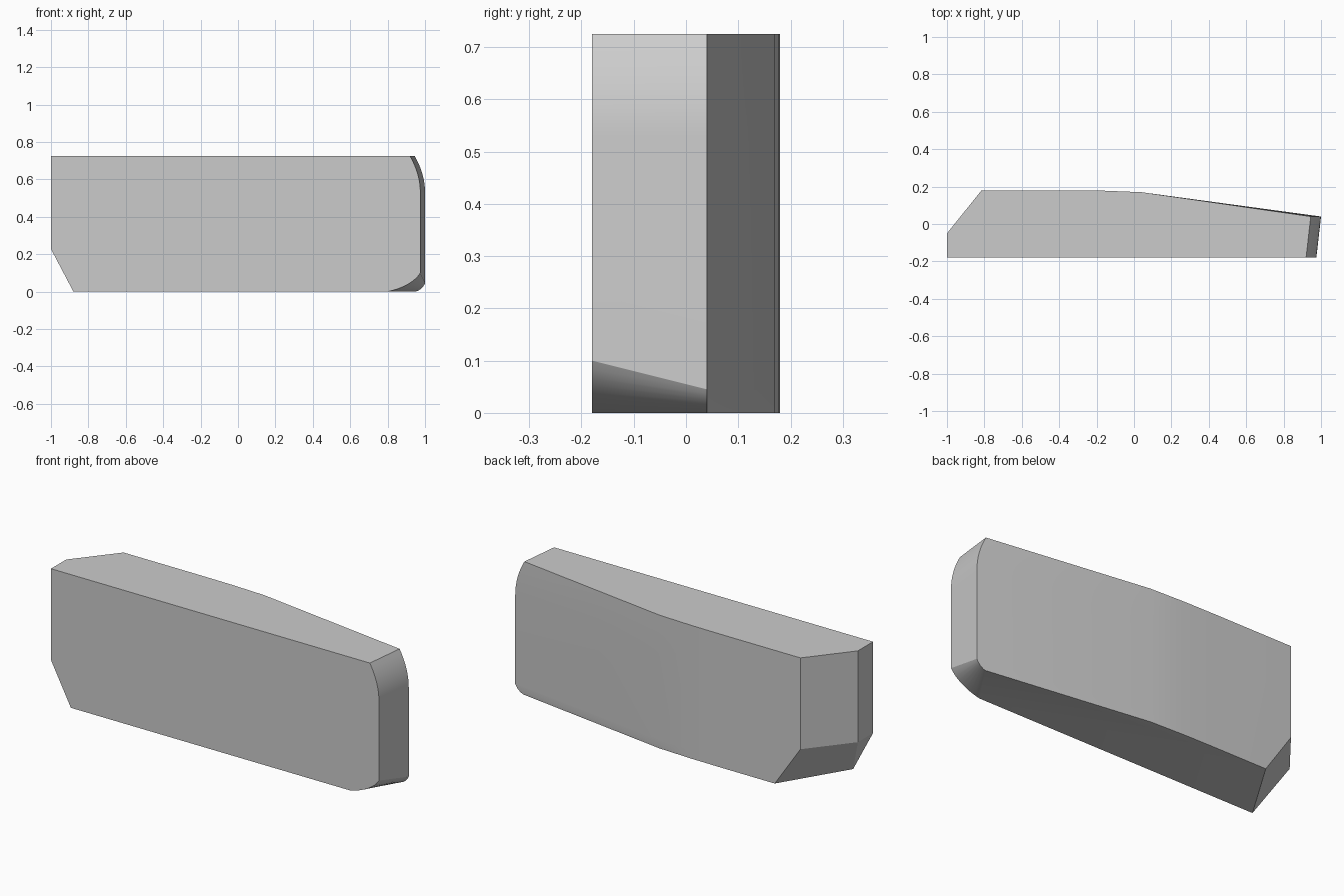
import bpy, bmesh, math
from mathutils import Vector

cube = bpy.data.objects.get("Cube")
if cube:
    bpy.data.objects.remove(cube)

TOP, FRONT, BACK, STEP = 0.725, -0.18, 0.18, 8


def end_edge(y, inner, outer, corner, top_x):
    """Rounded outline of the +x end, from the bottom up."""
    pts = []
    for i in range(STEP + 1):        # lower rounded corner
        a = math.radians(20 + 50 * i / STEP)
        s = (math.sin(a) - math.sin(math.radians(20))) / (math.sin(math.radians(70)) - math.sin(math.radians(20)))
        c = (math.cos(math.radians(20)) - math.cos(a)) / (math.cos(math.radians(20)) - math.cos(math.radians(70)))
        pts.append(Vector((inner + (outer - inner) * s, y, corner * c)))
    for i in range(STEP + 1):        # upper sweep
        t = i / STEP
        pts.append(Vector((outer + (top_x - outer) * t ** 2, y, 0.53 + (TOP - 0.53) * t)))
    return pts


bm = bmesh.new()


def face(*pts):
    bm.faces.new([bm.verts.new(p) for p in pts])


def column(x, y, edge):
    return [Vector((x, y, p.z)) for p in edge]


def strip(a, b):
    for i in range(len(a) - 1):
        face(a[i], b[i], b[i + 1], a[i + 1])


front_end = end_edge(FRONT, 0.80, 0.975, 0.10, 0.92)
back_end = end_edge(0.04, 0.95, 1.0, 0.045, 0.945)
bend = column(0.04, 0.17, back_end)
mid = column(-0.16, 0.178, back_end)
flat = column(-0.35, BACK, back_end)

# Corners of the -x end
corners = [(-1, FRONT), (-1, -0.05), (-0.815, BACK)]
upper = [Vector((x, y, TOP)) for x, y in corners]
lower = [Vector((x, y, 0.228)) for x, y in corners]
foot_front = Vector((-0.88, FRONT, 0))
foot_back = Vector((-0.66, BACK, 0))

# Rounded end and tapered back
strip(front_end, back_end)
strip(back_end, bend)
strip(bend, mid)
strip(mid, flat)
face(*flat, upper[2], lower[2], foot_back)

# Front, top and bottom
face(foot_front, *front_end, upper[0], lower[0])
face(upper[0], front_end[-1], back_end[-1], bend[-1], mid[-1], flat[-1], upper[2], upper[1])
face(foot_front, foot_back, flat[0], mid[0], bend[0], back_end[0], front_end[0])

# Side, slanted side and undercut
for i in range(2):
    face(upper[i], upper[i + 1], lower[i + 1], lower[i])
face(lower[0], lower[1], foot_front)
face(lower[1], lower[2], foot_back, foot_front)

bmesh.ops.remove_doubles(bm, verts=bm.verts, dist=0.0005)
bmesh.ops.recalc_face_normals(bm, faces=bm.faces)
mesh = bpy.data.meshes.new("block")
bm.to_mesh(mesh)
bm.free()

block = bpy.data.objects.new("block", mesh)
bpy.context.collection.objects.link(block)

grey = bpy.data.materials.new("light_grey")
grey.use_nodes = True
grey.diffuse_color = (0.6, 0.6, 0.6, 1)
for node in grey.node_tree.nodes:
    if node.type == "BSDF_PRINCIPLED":
        node.inputs["Base Color"].default_value = grey.diffuse_color
mesh.materials.append(grey)

bpy.ops.object.select_all(action="DESELECT")
block.select_set(True)
bpy.context.view_layer.objects.active = block
bpy.ops.object.shade_smooth_by_angle(angle=math.radians(25))
